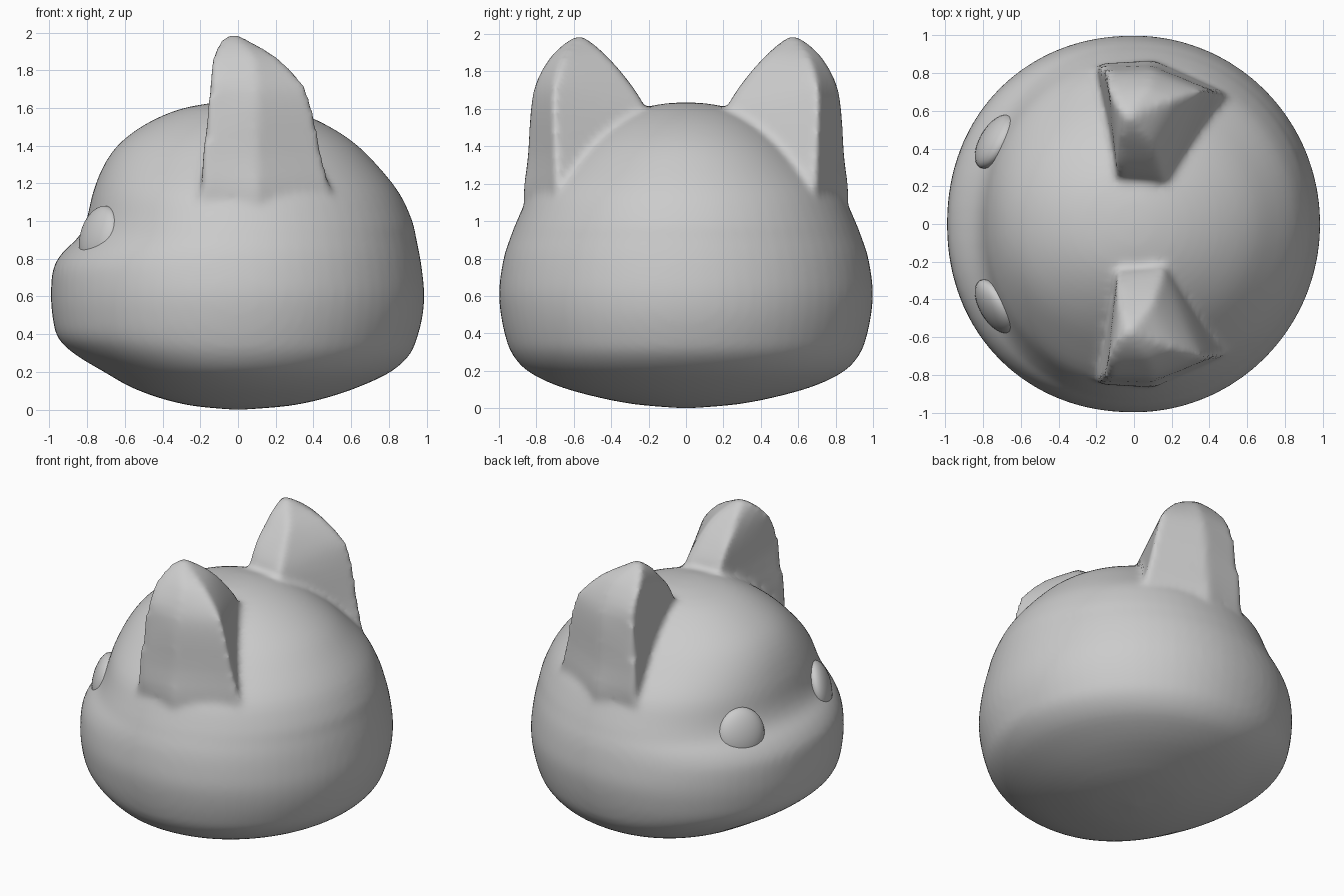
import bpy, bmesh, math
from mathutils import Vector

if "Cube" in bpy.data.objects:
    bpy.data.objects.remove(bpy.data.objects["Cube"])


def catmull(rows, n):
    """Smoothly interpolate a list of equal-length tuples."""
    out = []
    for i in range(len(rows) - 1):
        p = [rows[max(0, min(len(rows) - 1, i + k))] for k in (-1, 0, 1, 2)]
        for s in range(n):
            t = s / n
            out.append([0.5 * (2 * b + (c - a) * t + (2*a - 5*b + 4*c - d) * t*t
                               + (3*b - a - 3*c + d) * t**3) for a, b, c, d in zip(*p)])
    return out + [list(rows[-1])]


def loft(bm, rings):
    """Skin rings of points and cap both ends."""
    vs = [[bm.verts.new(p) for p in r] for r in rings]
    n = len(vs[0])
    faces = [bm.faces.new((lo[i], lo[(i + 1) % n], hi[(i + 1) % n], hi[i]))
             for lo, hi in zip(vs, vs[1:]) for i in range(n)]
    faces += [bm.faces.new(vs[0][::-1]), bm.faces.new(vs[-1])]
    bmesh.ops.recalc_face_normals(bm, faces=faces)


bm = bmesh.new()

# Head: z, reach toward the face (-x), reach toward the back (+x), half width (y)
head = [(0, .03, .03, .03), (.02, .24, .27, .27), (.06, .41, .46, .48),
        (.12, .57, .64, .69), (.20, .71, .81, .85), (.29, .86, .91, .93),
        (.38, .955, .95, .965), (.50, .985, .98, .99), (.62, .992, .988, 1.0),
        (.75, .98, .975, .985), (.84, .925, .96, .965), (.91, .85, .945, .94),
        (1.0, .805, .925, .905), (1.15, .77, .855, .83), (1.30, .71, .735, .69),
        (1.42, .62, .61, .56), (1.52, .48, .45, .42), (1.59, .32, .28, .28),
        (1.625, .15, .13, .14), (1.635, .02, .02, .02)]
rings = []
for z, xf, xb, w in catmull(head, 3):
    ring = []
    for i in range(72):
        a = math.tau * i / 72
        c, s = math.cos(a), math.sin(a)
        e = 2 / 2.1 if c < 0 else 1
        ring.append(((xb if c > 0 else -xf) * abs(c) ** e,
                     math.copysign(abs(s) ** e, s) * w, z))
    rings.append(ring)
loft(bm, rings)

# Ears: z, then x,y of front outer, outer, back, inner and front inner corners
ear = [(.95, -.21, .80, .10, .86, .52, .66, .32, .20, -.12, .20),
       (1.15, -.20, .85, .10, .87, .50, .69, .28, .20, -.11, .20),
       (1.35, -.19, .84, .10, .845, .45, .70, .22, .20, -.10, .22),
       (1.60, -.16, .82, .10, .83, .395, .71, .17, .22, -.09, .24),
       (1.74, -.15, .80, .10, .80, .34, .70, .14, .30, -.09, .31),
       (1.87, -.135, .72, .08, .73, .21, .66, .10, .41, -.08, .42),
       (1.95, -.10, .64, .02, .65, .07, .61, .04, .50, -.06, .50),
       (1.985, -.06, .59, -.01, .59, .01, .58, .00, .55, -.04, .55)]
for side in (1, -1):
    loft(bm, [[(r[k], side * r[k + 1], r[0]) for k in range(1, 11, 2)]
              for r in catmull(ear, 3)])

mesh = bpy.data.meshes.new("head_with_ears")
bm.to_mesh(mesh)
bm.free()
body = bpy.data.objects.new("head_with_ears", mesh)
bpy.context.collection.objects.link(body)

# Fuse the ears into the head with a soft blend
rm = body.modifiers.new("fuse", 'REMESH')
rm.mode = 'VOXEL'
rm.voxel_size = 0.022
rm.use_smooth_shade = True
sm = body.modifiers.new("soften", 'SMOOTH')
sm.factor = 0.5
sm.iterations = 8

# Eyes: flattened ovals lying on the face
for side, name in ((1, "eye_left"), (-1, "eye_right")):
    bpy.ops.mesh.primitive_uv_sphere_add(segments=32, ring_count=16, radius=1,
                                         location=(-.735, side * .437, .917))
    eye = bpy.context.object
    eye.name = name
    eye.scale = (.075, .16, .168)
    eye.rotation_euler = (0, math.radians(14), -side * math.radians(31))
    bpy.ops.object.shade_smooth()
